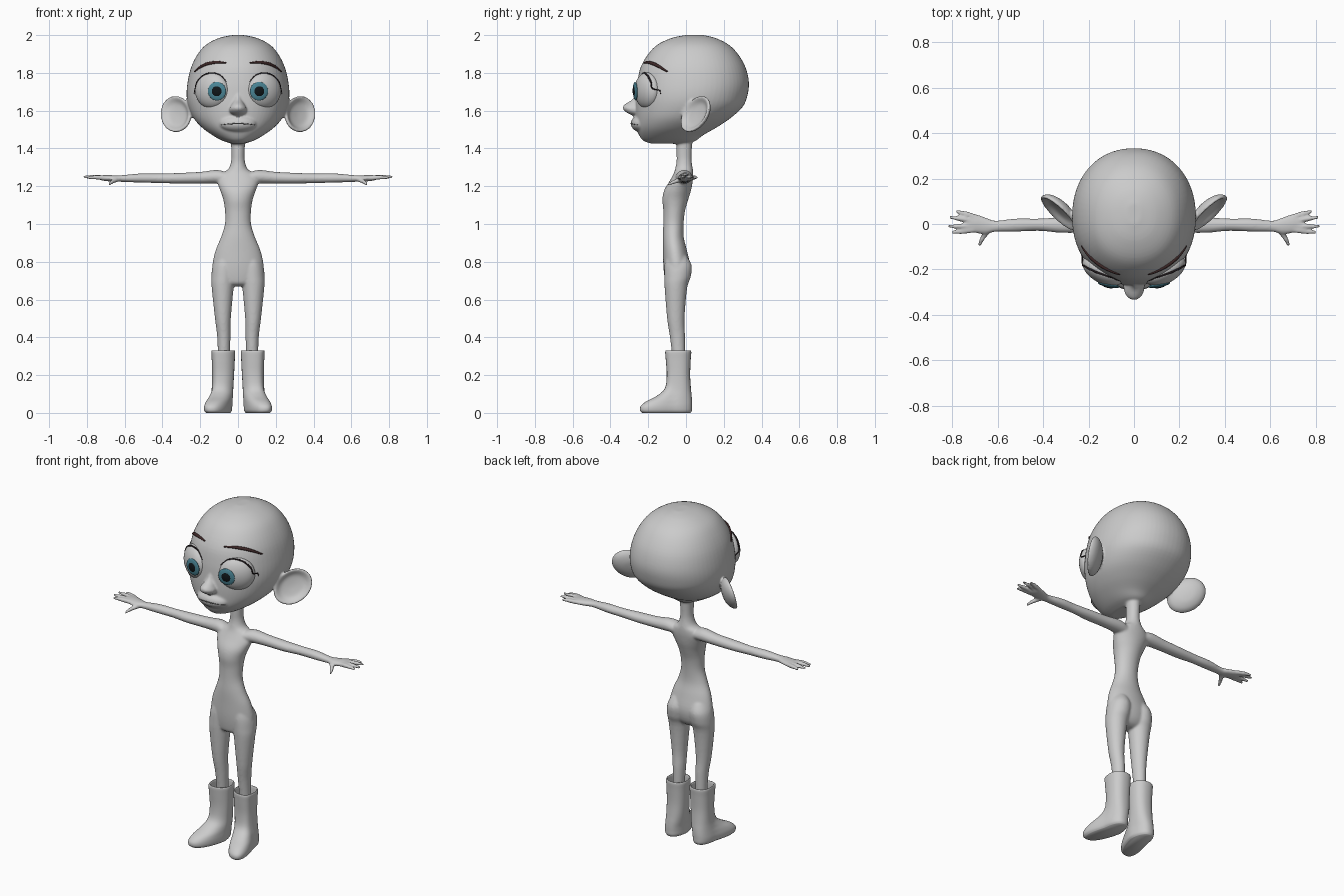
import bpy, bmesh, math
from mathutils import Vector, Matrix
from mathutils.bvhtree import BVHTree

if "Cube" in bpy.data.objects:
    bpy.data.objects.remove(bpy.data.objects["Cube"])

X, Y, Z = Vector((1, 0, 0)), Vector((0, 1, 0)), Vector((0, 0, 1))


def spline_rows(rows, k=4):
    """Catmull-Rom interpolation between cross-section rows."""
    out, n = [], len(rows)
    for i in range(n - 1):
        quad = [rows[max(0, min(n - 1, i + o))] for o in (-1, 0, 1, 2)]
        for j in range(k):
            t = j / k
            out.append([.5 * (2*b + (c-a)*t + (2*a-5*b+4*c-d)*t*t + (3*b-a-3*c+d)*t**3)
                        for a, b, c, d in zip(*quad)])
    return out + [rows[-1]]


def loft(bm, rows, U=X, V=Y, side=1, n=32, e=1.0):
    """Skin rows of (x, y, z, radius_u, radius_v); e < 1 squares the section."""
    def power(v):
        return math.copysign(abs(v) ** e, v)
    rings = []
    for cx, cy, cz, a, b in spline_rows(rows):
        ring = []
        for i in range(n):
            t = 2 * math.pi * i / n
            p = Vector((cx, cy, cz)) + U * a * power(math.cos(t)) + V * b * power(math.sin(t))
            ring.append(bm.verts.new((p.x * side, p.y, p.z)))
        rings.append(ring)
    for r0, r1 in zip(rings, rings[1:]):
        for i in range(n):
            bm.faces.new((r0[i], r0[(i+1) % n], r1[(i+1) % n], r1[i]))
    bm.faces.new(rings[0])
    bm.faces.new(rings[-1])


def slabs(rows):
    """(z, x, half_width, y_front, y_back) -> loft rows."""
    return [(x, (f + b) / 2, z, w, (b - f) / 2) for z, x, w, f, b in rows]


def ellipsoid(bm, loc, radii, rot=Matrix()):
    m = Matrix.Translation(loc) @ rot @ Matrix.Diagonal((*radii, 1))
    bmesh.ops.create_uvsphere(bm, u_segments=40, v_segments=24, radius=1, matrix=m)


def finish(bm, name, mat=None, mirror=False):
    bmesh.ops.recalc_face_normals(bm, faces=bm.faces)
    for f in bm.faces:
        f.smooth = True
    me = bpy.data.meshes.new(name)
    bm.to_mesh(me)
    bm.free()
    ob = bpy.data.objects.new(name, me)
    bpy.context.collection.objects.link(ob)
    if mat:
        me.materials.append(mat)
    if mirror:
        ob.modifiers.new("mirror", 'MIRROR').use_mirror_merge = False
    return ob


def material(name, *rgb):
    m = bpy.data.materials.new(name)
    m.diffuse_color = (*rgb, 1)
    m.use_nodes = True
    m.node_tree.nodes["Principled BSDF"].inputs["Base Color"].default_value = m.diffuse_color
    return m


# head, with nose and mouth area
bm = bmesh.new()
loft(bm, slabs([(2.0, 0, .03, 0, .09), (1.985, 0, .10, -.075, .155), (1.95, 0, .168, -.15, .225),
                (1.90, 0, .213, -.20, .275), (1.83, 0, .248, -.24, .315), (1.75, 0, .267, -.258, .333),
                (1.68, 0, .272, -.265, .325), (1.62, 0, .262, -.268, .30), (1.56, 0, .235, -.266, .235),
                (1.51, 0, .19, -.262, .16), (1.47, 0, .135, -.248, .09), (1.44, 0, .08, -.225, .05),
                (1.425, 0, .03, -.18, 0)]), n=64, e=.93)
loft(bm, slabs([(1.70, 0, .012, -.262, -.2), (1.66, 0, .022, -.284, -.2), (1.633, 0, .034, -.325, -.22),
                (1.612, 0, .046, -.335, -.22), (1.59, 0, .042, -.315, -.22), (1.575, 0, .025, -.285, -.22)]))
ellipsoid(bm, (0, -.232, 1.532), (.10, .06, .048))

# neck and torso
loft(bm, slabs([(1.47, 0, .04, -.05, .035), (1.38, 0, .035, -.05, .03), (1.33, 0, .037, -.05, .03),
                (1.29, 0, .052, -.058, .036), (1.265, 0, .09, -.066, .038), (1.23, 0, .11, -.085, .036),
                (1.18, 0, .095, -.115, .027), (1.13, 0, .078, -.125, .012), (1.07, 0, .069, -.12, -.005),
                (1.0, 0, .069, -.12, -.013), (.93, 0, .09, -.123, -.012), (.86, 0, .119, -.122, .005),
                (.78, 0, .136, -.12, .022), (.72, 0, .13, -.114, .015), (.685, 0, .10, -.105, -.005),
                (.67, 0, .05, -.08, -.03)]), n=48)

for s in (1, -1):
    # legs
    loft(bm, slabs([(.83, .066, .045, -.105, .005), (.78, .072, .062, -.114, .03), (.72, .077, .064, -.115, .025),
                    (.66, .081, .058, -.113, .006), (.5, .08, .042, -.10, -.008), (.4, .075, .035, -.085, -.005),
                    (.28, .075, .031, -.07, -.005)]), side=s)
    # arms and palms
    loft(bm, [(.05, -.02, 1.24, .045, .03), (.11, -.01, 1.25, .042, .036), (.2, -.005, 1.245, .035, .031),
              (.32, -.005, 1.242, .034, .028), (.42, -.003, 1.242, .027, .025), (.52, -.005, 1.243, .029, .024),
              (.61, -.01, 1.241, .025, .018), (.65, -.008, 1.241, .036, .017), (.70, .002, 1.243, .042, .016),
              (.73, .002, 1.245, .034, .012)], Y, Z, s)
    # fingers and thumb: base, middle, tip
    for p0, p1, tip in (((.70, .031, 1.243), (.745, .046, 1.247), (.785, .056, 1.246)),
                        ((.71, .013, 1.245), (.765, .023, 1.250), (.813, .030, 1.250)),
                        ((.71, -.008, 1.245), (.765, -.010, 1.250), (.82, -.010, 1.249)),
                        ((.70, -.025, 1.243), (.755, -.033, 1.247), (.803, -.036, 1.244)),
                        ((.635, -.02, 1.237), (.665, -.06, 1.224), (.682, -.096, 1.209))):
        d = (Vector(tip) - Vector(p0)).normalized()
        u = d.cross(Z).normalized()
        loft(bm, [(*p0, .013, .013), (*p1, .0115, .0115), (*tip, .007, .007)], u, u.cross(d), s, 12)
    # ears: thin bowls opening forward and outward
    U, V, c = Vector((.078, .066, 0)), Vector((0, .035, .094)), Vector((.325, .055, 1.58))
    nrm = U.cross(V).normalized()
    loft(bm, [(*(c + nrm * t), k, k) for t, k in
              ((-.037, .12), (-.032, .5), (-.016, .85), (.006, 1.02), (.015, .97),
               (.010, .85), (-.006, .6), (-.012, .12))], U, V, s, 40)

body = finish(bm, "body")
r = body.modifiers.new("fuse", 'REMESH')
r.mode, r.voxel_size, r.use_smooth_shade = 'VOXEL', .006, True
m = body.modifiers.new("soften", 'SMOOTH')
m.factor, m.iterations = .5, 7

# boots: open shaft and outward-turned foot
bm = bmesh.new()
loft(bm, slabs([(0, .092, .053, -.232, .024), (.012, .092, .062, -.243, .031), (.035, .092, .064, -.24, .032),
                (.06, .09, .062, -.212, .032), (.09, .086, .059, -.155, .03), (.13, .082, .057, -.112, .026),
                (.2, .079, .058, -.102, .022), (.28, .078, .061, -.107, .025), (.322, .078, .063, -.11, .028),
                (.33, .078, .058, -.105, .023), (.32, .078, .053, -.1, .018), (.27, .078, .05, -.097, .015)]),
     n=40, e=.85)
for v in bm.verts:
    v.co.x += .28 * max(0, -v.co.y - .07)
finish(bm, "boots", mirror=True)

# eyeballs
dark = material("lash_dark", .015, .01, .012)
brown = material("brow_brown", .05, .022, .022)
bm = bmesh.new()
ellipsoid(bm, (.138, -.205, 1.707), (.098, .055, .096), Matrix.Rotation(math.radians(30), 4, 'Z'))
eye = finish(bm, "eyeballs", material("eye_white", .9, .9, .9), True)

dg = bpy.context.evaluated_depsgraph_get()
trees = [BVHTree.FromObject(o, dg) for o in (body, eye)]


def on_face(x, z):
    """Frontmost surface point and normal at (x, z)."""
    hits = [t.ray_cast(Vector((x, -1, z)), Y) for t in trees]
    return min((h[:2] for h in hits if h[0] is not None), key=lambda h: h[0].y)


# irises and pupils
for name, rad, thick, mat in (("irises", .049, .010, material("iris_teal", .07, .24, .31)),
                              ("pupils", .033, .014, material("pupil_black", .005, .008, .01))):
    loc, nrm = on_face(.112, 1.703)
    bm = bmesh.new()
    ellipsoid(bm, loc - nrm * .004, (rad, rad, thick), nrm.to_track_quat('Z', 'Y').to_matrix().to_4x4())
    finish(bm, name, mat, True)


def stroke(name, pts, depth, mat, side=1):
    """Tapered line drawn on the face through (x, z) points."""
    cu = bpy.data.curves.new(name, 'CURVE')
    cu.dimensions, cu.bevel_depth, cu.bevel_resolution, cu.use_fill_caps = '3D', depth, 3, True
    sp = cu.splines.new('POLY')
    pts = spline_rows(pts)
    sp.points.add(len(pts) - 1)
    for i, (p, (x, z)) in enumerate(zip(sp.points, pts)):
        loc = on_face(x, z)[0]
        p.co = (loc.x * side, loc.y, loc.z, 1)
        p.radius = .35 + .65 * math.sin(math.pi * i / (len(pts) - 1))
    cu.materials.append(mat)
    bpy.context.collection.objects.link(bpy.data.objects.new(name, cu))


# eyebrows, upper lashes and mouth line
lash = [(.138 + .089 * math.cos(math.radians(a)), 1.707 + .092 * math.sin(math.radians(a)))
        for a in (150, 120, 90, 60, 30, 5)] + [(.232, 1.688)]
for s, tag in ((1, "left"), (-1, "right")):
    stroke("eyebrow_" + tag, [(.062, 1.853), (.11, 1.856), (.16, 1.848), (.20, 1.83), (.23, 1.806)], .009, brown, s)
    stroke("eyelash_" + tag, lash, .005, dark, s)
stroke("mouth_line", [(-.093, 1.524), (-.05, 1.529), (0, 1.532), (.05, 1.529), (.093, 1.524)],
       .003, material("mouth_grey", .12, .12, .12))
